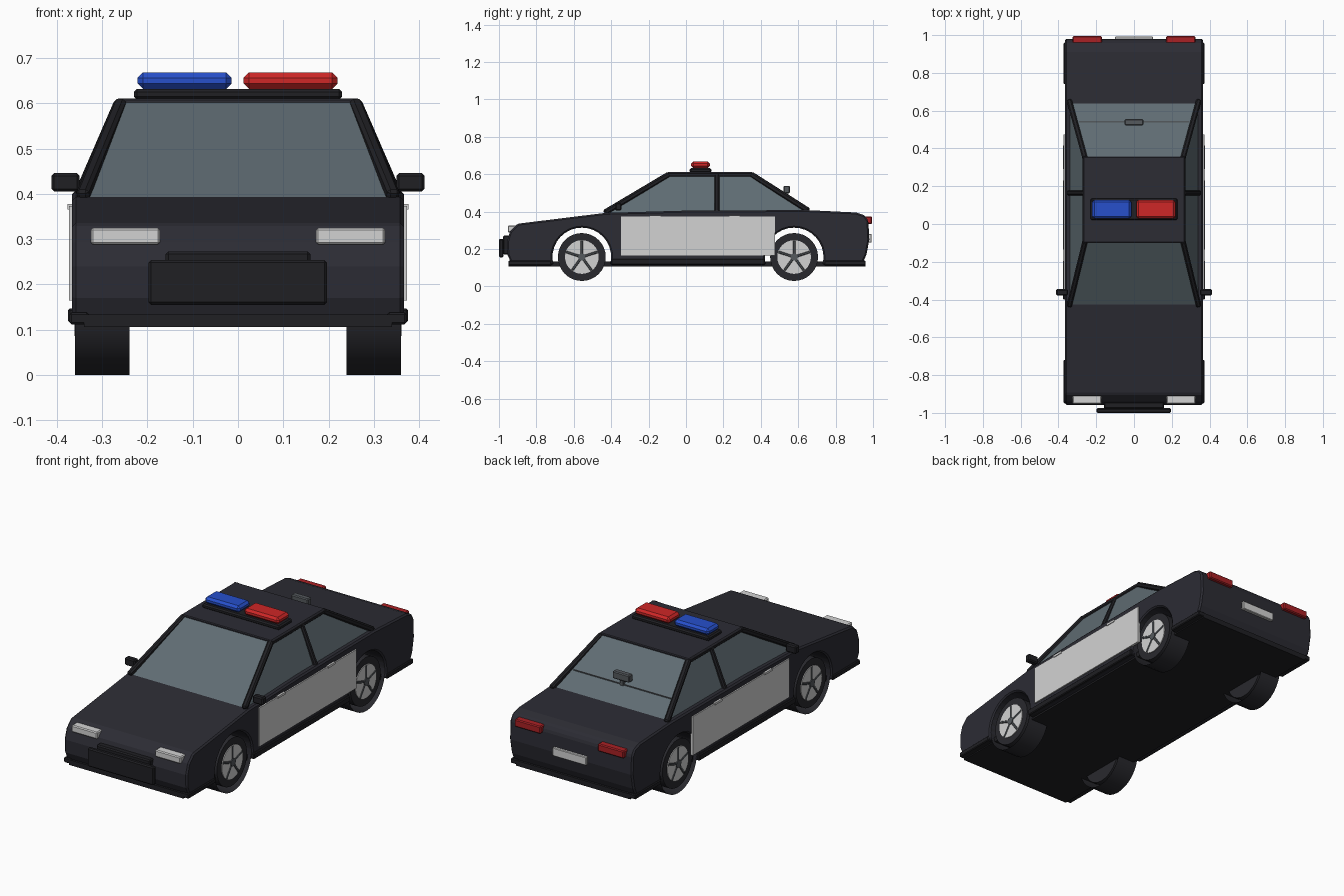
import bpy, bmesh, math
from mathutils import Vector, Matrix

cube = bpy.data.objects.get("Cube")
if cube:
    bpy.data.objects.remove(cube, do_unlink=True)


def material(name, rgb):
    m = bpy.data.materials.new(name)
    m.use_nodes = True
    m.diffuse_color = (*rgb, 1)
    m.node_tree.nodes["Principled BSDF"].inputs["Base Color"].default_value = (*rgb, 1)
    return m


PAINT = material("dark_paint", (0.025, 0.025, 0.034))
TRIM = material("black_trim", (0.014, 0.014, 0.017))
TYRE = material("tyre_rubber", (0.022, 0.022, 0.027))
GLASS = material("grey_glass", (0.115, 0.15, 0.17))
WHITE = material("white", (0.65, 0.65, 0.65))
SPOKE = material("spoke_grey", (0.09, 0.1, 0.11))
RED = material("beacon_red", (0.62, 0.02, 0.02))
BLUE = material("beacon_blue", (0.02, 0.08, 0.6))
TAIL = material("tail_red", (0.4, 0.015, 0.018))


def finish(name, bm, *mats):
    bmesh.ops.recalc_face_normals(bm, faces=bm.faces)
    mesh = bpy.data.meshes.new(name)
    bm.to_mesh(mesh)
    bm.free()
    for m in mats:
        mesh.materials.append(m)
    ob = bpy.data.objects.new(name, mesh)
    bpy.context.collection.objects.link(ob)
    return ob


def bevel(ob, width, segments=1):
    mod = ob.modifiers.new("bevel", "BEVEL")
    mod.width, mod.segments, mod.limit_method = width, segments, "ANGLE"
    return ob


def box(name, x, y, z, mat, edge=0):
    bm = bmesh.new()
    bmesh.ops.create_cube(bm, size=1)
    for v in bm.verts:
        v.co = [(a + b) / 2 + c * (b - a) for (a, b), c in zip((x, y, z), v.co)]
    ob = finish(name, bm, mat)
    return bevel(ob, edge) if edge else ob


def beam(name, a, b, width, mat):
    a, b = Vector(a), Vector(b)
    bm = bmesh.new()
    bmesh.ops.create_cube(bm, size=1)
    turn = (b - a).to_track_quat("Z", "Y").to_matrix().to_4x4()
    size = Matrix.Diagonal((width, width, (b - a).length + width / 2, 1))
    bm.transform(Matrix.Translation((a + b) / 2) @ turn @ size)
    return bevel(finish(name, bm, mat), width * 0.25)


def disc(name, x0, x1, y, z, r, mat, caps=True):
    bm = bmesh.new()
    bmesh.ops.create_cone(bm, cap_ends=caps, segments=32, radius1=r, radius2=r, depth=x1 - x0)
    bm.transform(Matrix.Translation(((x0 + x1) / 2, y, z)) @ Matrix.Rotation(math.pi / 2, 4, "Y"))
    for f in bm.faces:
        f.smooth = len(f.verts) == 4
    for e in bm.edges:
        e.smooth = all(f.smooth for f in e.link_faces)
    return finish(name, bm, mat)


def span(side, a, b):
    return tuple(sorted((side * a, side * b)))


# Body: side profile with wheel arches, drawn out across the width
AXLES, HUB, R, FLOOR = (-0.557, 0.578), 0.157, 0.157, 0.115
profile = [(0.94, FLOOR), (0.965, 0.17), (0.98, 0.25), (0.975, 0.35), (0.955, 0.38), (0.91, 0.395),
           (0.64, 0.408), (0.0, 0.405), (-0.43, 0.393), (-0.9, 0.335), (-0.94, 0.295),
           (-0.957, 0.24), (-0.955, 0.17), (-0.93, FLOOR)]
dip = math.asin((HUB - FLOOR) / R)
for y in AXLES:
    for i in range(19):
        t = math.pi + dip - i / 18 * (math.pi + 2 * dip)
        profile.append((y + R * math.cos(t), HUB + R * math.sin(t)))
bm = bmesh.new()
face = bm.faces.new([bm.verts.new((-0.366, y, z)) for y, z in profile])
new = bmesh.ops.extrude_face_region(bm, geom=[face])["geom"]
bmesh.ops.translate(bm, vec=(0.732, 0, 0), verts=[v for v in new if isinstance(v, bmesh.types.BMVert)])
bevel(finish("body", bm, PAINT), 0.008)
box("floor_plate", (-0.34, 0.34), (-0.95, 0.96), (0.106, 0.134), TRIM)

# Cabin: tapered glass block with a painted roof
BASE = [(-0.43, 0.39), (0.65, 0.4)]
ROOF = [(-0.095, 0.605), (0.352, 0.605)]
LOW, HIGH = 0.342, 0.26
bm = bmesh.new()
bmesh.ops.create_cube(bm, size=2)
for v in bm.verts:
    y, z = (ROOF if v.co.z > 0 else BASE)[int(v.co.y > 0)]
    v.co = (v.co.x * (HIGH if v.co.z > 0 else LOW), y, z)
bm.normal_update()
for f in bm.faces:
    f.material_index = int(abs(f.normal.z) > 0.95)
finish("cabin", bm, GLASS, PAINT)
box("roof_panel", (-0.268, 0.268), (-0.1, 0.357), (0.596, 0.611), PAINT, 0.004)

for side, tag in ((1, "left"), (-1, "right")):
    # Pillars and belt rail
    for (y0, z0), (y1, z1), part in zip(BASE, ROOF, ("front", "rear")):
        beam(f"{part}_pillar_{tag}", (side * LOW, y0, z0 + 0.008), (side * HIGH, y1, z1 - 0.008), 0.028, TRIM)
    beam(f"middle_pillar_{tag}", (side * (LOW + 0.002), 0.165, 0.4), (side * HIGH, 0.165, 0.597), 0.026, TRIM)
    beam(f"roof_rail_{tag}", (side * HIGH, -0.09, 0.597), (side * HIGH, 0.347, 0.597), 0.024, TRIM)

    # Door panel, handles, sill and mirror
    box(f"door_panel_{tag}", span(side, 0.36, 0.373), (-0.348, 0.475), (0.165, 0.373), WHITE)
    for y in (-0.165, 0.26):
        box(f"door_handle_{tag}", span(side, 0.36, 0.377), (y - 0.03, y + 0.03), (0.366, 0.378), WHITE)
    box(f"sill_{tag}", span(side, 0.33, 0.375), (-0.4, 0.42), (0.115, 0.147), TRIM, 0.004)
    for part, y in (("front", (-0.95, -0.72)), ("rear", (0.74, 0.96))):
        box(f"{part}_corner_sill_{tag}", span(side, 0.33, 0.372), y, (0.112, 0.138), TRIM, 0.004)
    box(f"mirror_{tag}", span(side, 0.35, 0.412), (-0.378, -0.345), (0.405, 0.446), TRIM, 0.006)

    # Lamps
    box(f"headlight_{tag}", span(side, 0.172, 0.325), (-0.953, -0.9), (0.288, 0.325), WHITE, 0.005)
    box(f"tail_light_{tag}", span(side, 0.17, 0.325), (0.95, 0.995), (0.333, 0.373), TAIL, 0.005)

    # Wheels: open tread tube around a spoked wheel
    for y, part in zip(AXLES, ("front", "rear")):
        disc(f"{part}_tread_{tag}", *span(side, 0.24, 0.36), y, HUB, R, TYRE, caps=False)
        disc(f"{part}_tyre_{tag}", *span(side, 0.25, 0.354), y, HUB, 0.128, TYRE)
        disc(f"{part}_rim_{tag}", *span(side, 0.34, 0.358), y, HUB, 0.09, WHITE)
        disc(f"{part}_hub_{tag}", *span(side, 0.34, 0.363), y, HUB, 0.02, SPOKE)
        for i in range(5):
            t = math.tau * i / 5 + math.pi / 2
            tip = (side * 0.354, y + 0.085 * math.cos(t), HUB + 0.085 * math.sin(t))
            beam(f"{part}_spoke_{tag}", (side * 0.354, y, HUB), tip, 0.014, SPOKE)

# Beacon bar
box("beacon_base", (-0.23, 0.23), (0.02, 0.135), (0.608, 0.632), TRIM, 0.007)
box("beacon_blue_lamp", (-0.222, -0.014), (0.028, 0.128), (0.632, 0.668), BLUE, 0.012)
box("beacon_red_lamp", (0.012, 0.22), (0.028, 0.128), (0.632, 0.668), RED, 0.012)

# Push bar on the nose, number plate and rear window lamp
box("push_bar", (-0.198, 0.197), (-1.0, -0.975), (0.155, 0.254), TRIM, 0.006)
box("push_bar_mount", (-0.16, 0.16), (-0.978, -0.94), (0.17, 0.273), TRIM, 0.006)
box("rear_plate", (-0.1, 0.1), (0.96, 0.993), (0.235, 0.28), WHITE, 0.003)
box("rear_window_lamp", (-0.05, 0.05), (0.522, 0.555), (0.498, 0.538), SPOKE, 0.005)
box("rear_window_lamp_stem", (-0.01, 0.01), (0.53, 0.548), (0.46, 0.5), SPOKE)
box("rear_window_wire", (-0.29, 0.29), (0.538, 0.544), (0.465, 0.478), SPOKE)
